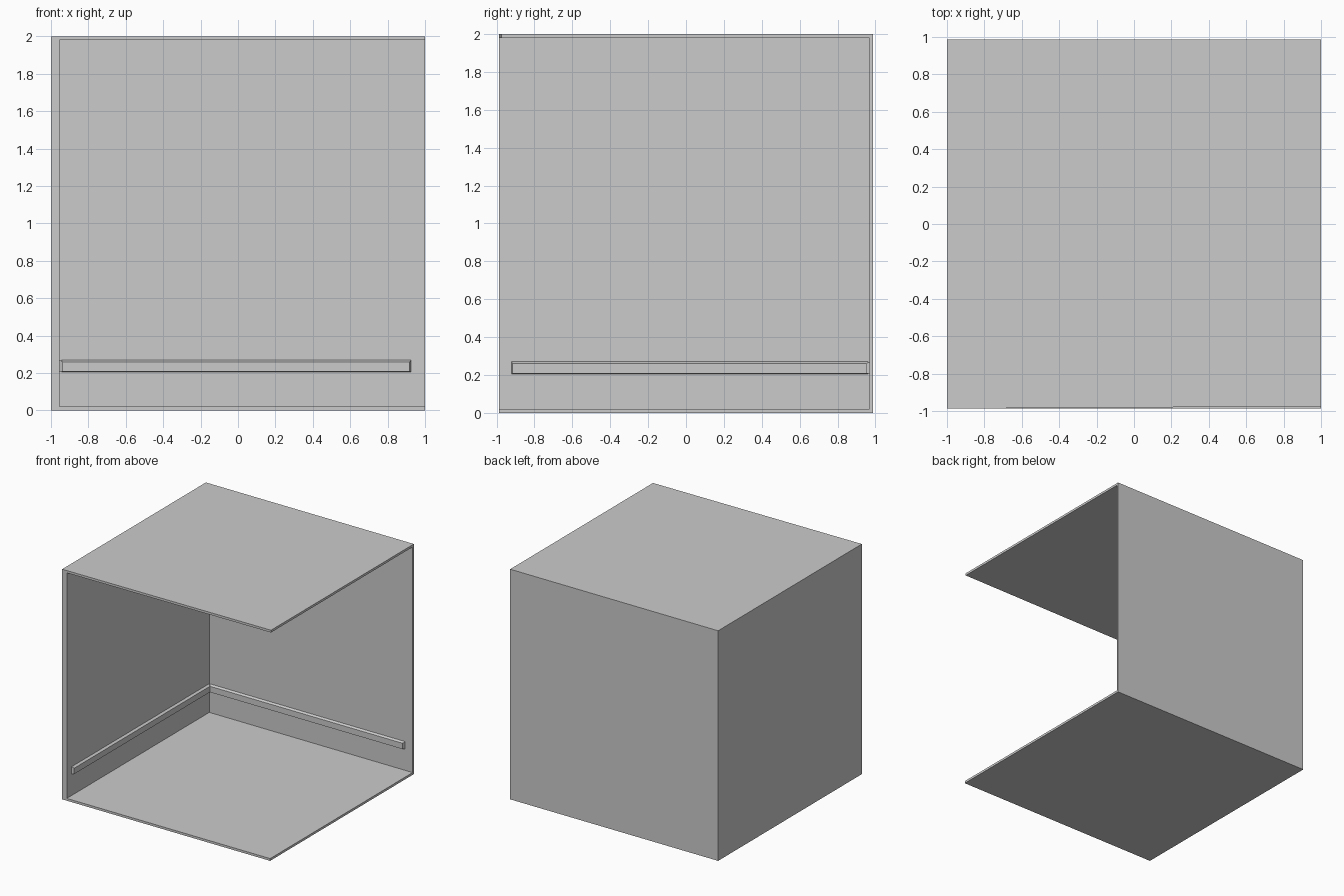
import bpy, bmesh

if "Cube" in bpy.data.objects:
    bpy.data.objects.remove(bpy.data.objects["Cube"])

def box(name, x, y, z):
    """Box from (min, max) ranges on each axis."""
    bm = bmesh.new()
    bmesh.ops.create_cube(bm, size=1)
    for v in bm.verts:
        v.co = [r[0] if c < 0 else r[1] for c, r in zip(v.co, (x, y, z))]
    me = bpy.data.meshes.new(name)
    bm.to_mesh(me)
    bm.free()
    ob = bpy.data.objects.new(name, me)
    bpy.context.collection.objects.link(ob)
    return ob

FRONT, BACK = -0.987, 0.987

# Room shell: floor, ceiling and two walls, open at front and right
box("floor", (-1, 1), (FRONT, BACK), (0, 0.02))
ceiling = box("ceiling", (-1, 1), (FRONT, BACK), (1.98, 2))
box("left_wall", (-1, -0.955), (FRONT, BACK), (0.02, 1.98))
box("back_wall", (-0.955, 1), (0.97, BACK), (0.02, 1.98))

# Ceiling front edge is very slightly skewed
for v in ceiling.data.vertices:
    if v.co.x > 0 and v.co.y < 0:
        v.co.y += 0.012

# Wall rails, with the exposed face slightly smaller than the wall side
back_rail = box("back_rail", (-0.945, 0.925), (0.95, 0.97), (0.205, 0.27))
for v in back_rail.data.vertices:
    if v.co.y < 0.96:
        v.co.x += 0.007 if v.co.x < 0 else -0.007
        v.co.z += 0.004 if v.co.z < 0.23 else -0.01

left_rail = box("left_rail", (-0.955, -0.935), (-0.922, 0.962), (0.205, 0.27))
for v in left_rail.data.vertices:
    if v.co.x > -0.945:
        v.co.y += 0.007 if v.co.y < 0 else -0.007
        v.co.z += 0.004 if v.co.z < 0.23 else -0.01
